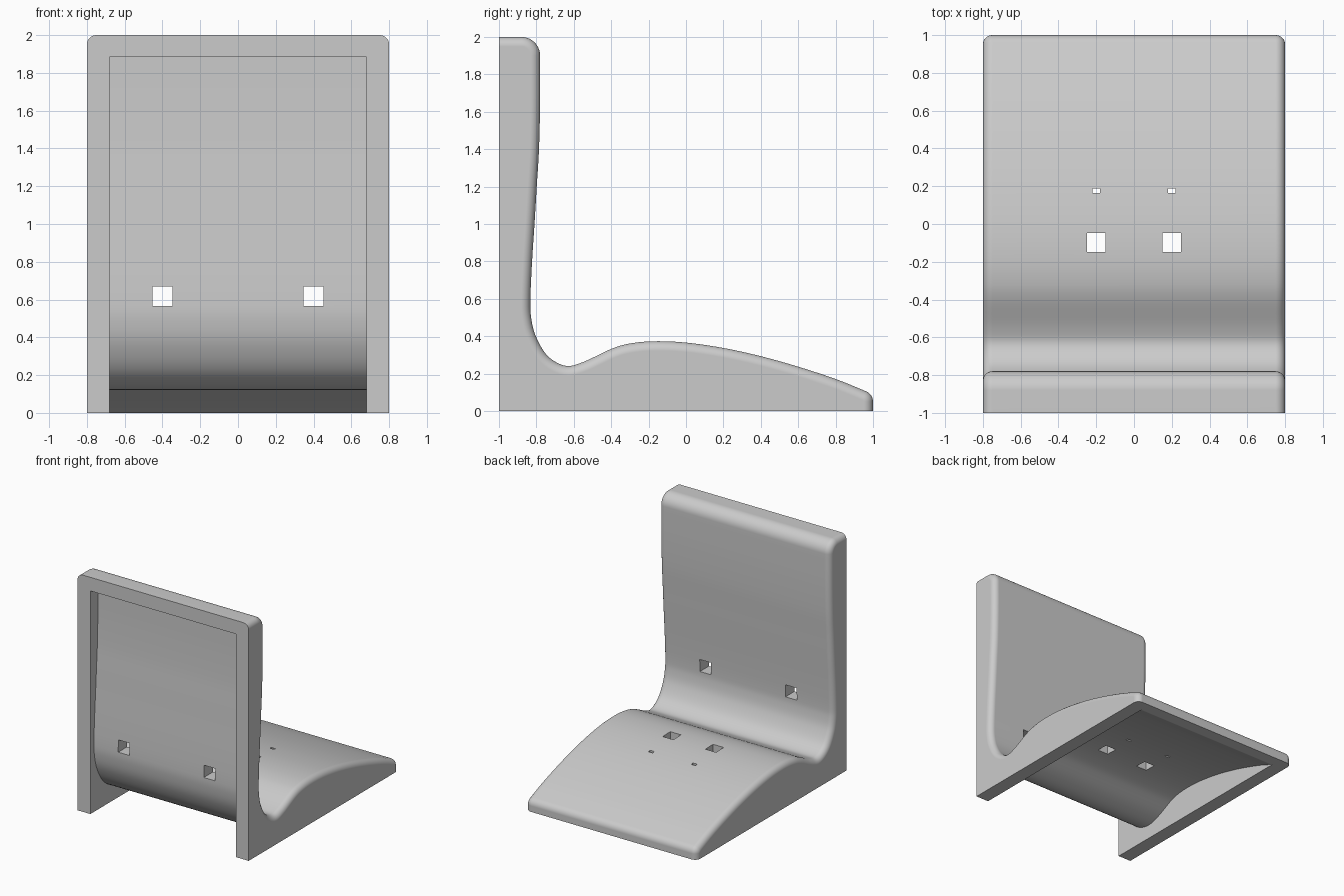
import bpy
import bmesh
from math import sin, cos, pi, radians
from mathutils import Vector

cube = bpy.data.objects.get("Cube")
if cube:
    bpy.data.objects.remove(cube, do_unlink=True)

HALF_W, FILLET, WALL = 0.8, 0.05, 0.12


def arc(cy, cz, r, a0, a1, n):
    return [Vector((cy + r * cos(a0 + (a1 - a0) * i / n),
                    cz + r * sin(a0 + (a1 - a0) * i / n))) for i in range(n + 1)]


def spline(pts, n=6):
    """Smooth curve through the points (Catmull-Rom)."""
    p = [Vector(q) for q in pts]
    p = [2 * p[0] - p[1]] + p + [2 * p[-1] - p[-2]]
    out = []
    for a, b, c, d in zip(p, p[1:], p[2:], p[3:]):
        for i in range(n):
            t = i / n
            out.append(0.5 * (2 * b + (c - a) * t + (2 * a - 5 * b + 4 * c - d) * t * t
                              + (3 * b - a - 3 * c + d) * t ** 3))
    return out + [p[-2]]


def offset(pts, d):
    """Move an open (y, z) curve inward by d along its normals."""
    out = []
    for i, p in enumerate(pts):
        t = (pts[min(i + 1, len(pts) - 1)] - pts[max(i - 1, 0)]).normalized()
        out.append(p - d * Vector((-t.y, t.x)))
    return out


def loft(name, sections):
    """Skin a list of (x, loop) sections into a closed solid."""
    bm = bmesh.new()
    rings = [[bm.verts.new((x, p[0], p[1])) for p in loop] for x, loop in sections]
    n = len(rings[0])
    for a, b in zip(rings, rings[1:]):
        for i in range(n):
            bm.faces.new((a[i], a[(i + 1) % n], b[(i + 1) % n], b[i]))
    bm.faces.new(rings[0])
    bm.faces.new(rings[-1])
    bmesh.ops.recalc_face_normals(bm, faces=bm.faces)
    mesh = bpy.data.meshes.new(name)
    bm.to_mesh(mesh)
    bm.free()
    ob = bpy.data.objects.new(name, mesh)
    bpy.context.collection.objects.link(ob)
    return ob


def box(name, x, y, z):
    return loft(name, [(x[0], [(y[0], z[0]), (y[1], z[0]), (y[1], z[1]), (y[0], z[1])]),
                       (x[1], [(y[0], z[0]), (y[1], z[0]), (y[1], z[1]), (y[0], z[1])])])


# Side profile (y, z): backrest, lumbar bend and seat
curve = spline([(-0.78, 1.9), (-0.78, 1.65), (-0.786, 1.4), (-0.798, 1.2), (-0.81, 1.0),
                (-0.823, 0.8), (-0.832, 0.6), (-0.828, 0.5), (-0.803, 0.4), (-0.74, 0.295),
                (-0.645, 0.242), (-0.55, 0.262), (-0.4, 0.332), (-0.3, 0.361),
                (-0.17, 0.373), (0, 0.366), (0.2, 0.337), (0.4, 0.293), (0.6, 0.237),
                (0.8, 0.171), (0.962, 0.106)])
top_edge = arc(-0.88, 1.9, 0.1, pi / 2, 0, 10)
front_edge = arc(0.94, 0.05, 0.06, radians(68), 0, 8)
profile = [Vector((-1, 2))] + top_edge + curve[1:-1] + front_edge + [Vector((1, 0))]

# Outer body with rounded side edges
steps = [pi / 2 * i / 8 for i in range(9)]
half = [(HALF_W - FILLET + FILLET * sin(a), FILLET * (1 - cos(a))) for a in steps]
stations = [(-x, d) for x, d in reversed(half)] + half
body = loft("seat_shell", [(x, offset(profile, d) + [Vector((-1, 0))]) for x, d in stations])

# Hollow underside
inner = [p for p in offset(curve, WALL) if p.y < 1.87]
cavity = [Vector((-1.1, 1.885)), Vector((-0.9, 1.885))] + inner + \
         [Vector((0.92, -0.1)), Vector((-1.1, -0.1))]
cutters = [loft("cavity_cutter", [(-0.68, cavity), (0.68, cavity)])]

# Mounting and strap holes, mirrored left and right
for s in (-1, 1):
    def span(c, h):
        return (s * c - h, s * c + h)
    cutters.append(box("back_hole_cutter", span(0.4, 0.053), (-1.1, -0.6), (0.565, 0.668)))
    cutters.append(box("seat_hole_cutter", span(0.2, 0.05), (-0.147, -0.047), (-0.1, 0.6)))
    cutters.append(box("small_hole_cutter", span(0.2, 0.02), (0.165, 0.187), (-0.1, 0.6)))

bpy.ops.object.select_all(action='DESELECT')
bpy.context.view_layer.objects.active = body
body.select_set(True)
for cutter in cutters:
    mod = body.modifiers.new("cut", 'BOOLEAN')
    mod.operation, mod.solver, mod.object = 'DIFFERENCE', 'EXACT', cutter
    bpy.ops.object.modifier_apply(modifier=mod.name)
    bpy.data.objects.remove(cutter, do_unlink=True)

# Plain grey finish
grey = bpy.data.materials.new("light_grey")
grey.use_nodes = True
colour = (0.6, 0.6, 0.6, 1)
grey.diffuse_color = colour
grey.node_tree.nodes["Principled BSDF"].inputs["Base Color"].default_value = colour
body.data.materials.clear()
body.data.materials.append(grey)

bpy.ops.object.shade_smooth_by_angle(angle=radians(30))
body.modifiers.new("weighted_normals", 'WEIGHTED_NORMAL').keep_sharp = True
